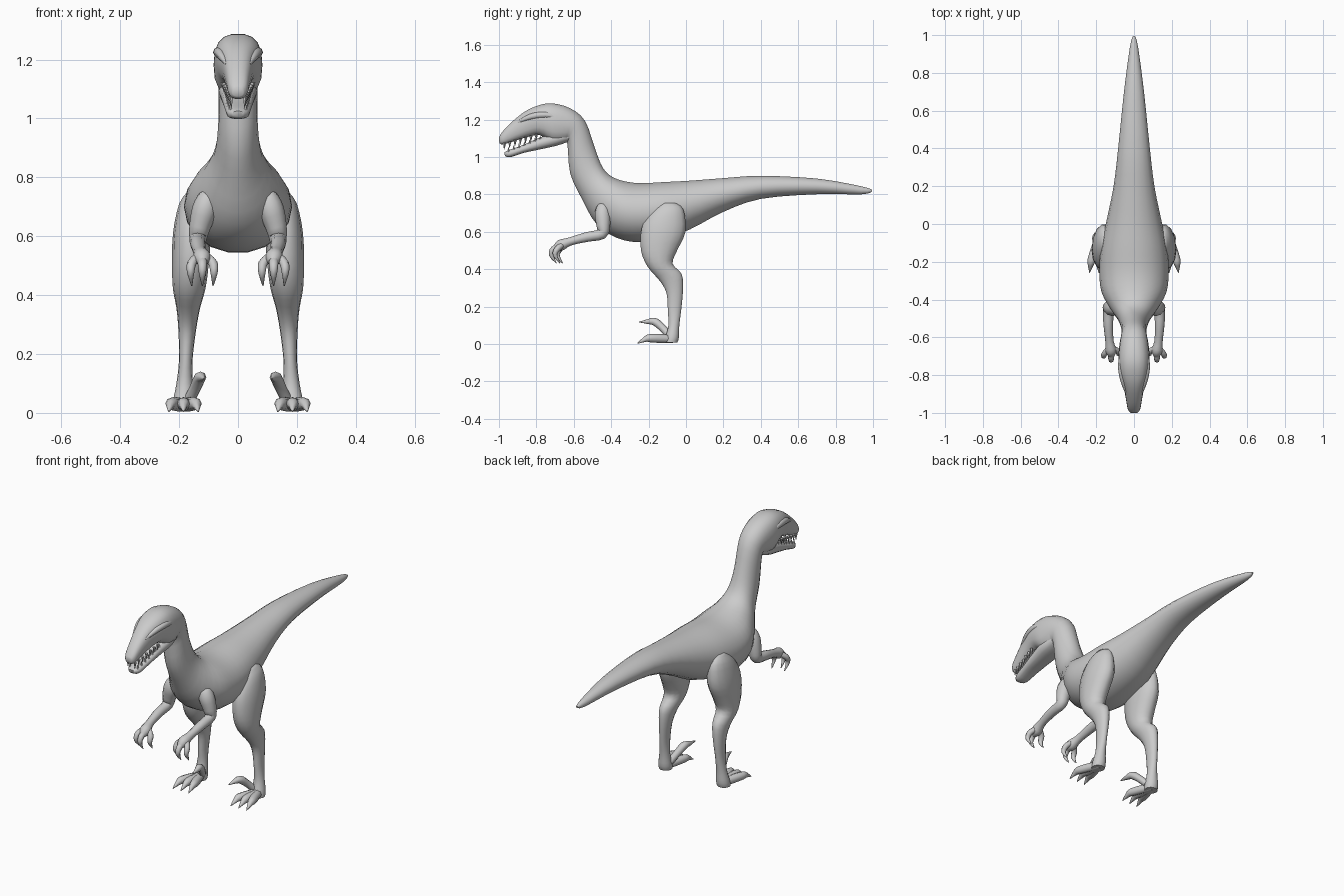
import bpy, bmesh, math
from mathutils import Vector

skin = bpy.data.materials.new("grey skin")
skin.diffuse_color = (0.6, 0.6, 0.6, 1)


def smooth_rows(rows, steps):
    """Catmull-Rom interpolation of rows of numbers."""
    out = []
    for i in range(len(rows) - 1):
        a, b = rows[max(i - 1, 0)], rows[i]
        c, d = rows[i + 1], rows[min(i + 2, len(rows) - 1)]
        for s in range(steps):
            t = s / steps
            out.append([0.5 * (2 * q + (r - p) * t + (2 * p - 5 * q + 4 * r - u) * t * t
                               + (3 * q - p - 3 * r + u) * t ** 3)
                        for p, q, r, u in zip(a, b, c, d)])
    return out + [list(rows[-1])]


def skin_rings(name, rings, sides, mirror):
    """Rings of (centre, side vector, up vector, roundness) joined into a closed skin."""
    bm = bmesh.new()
    loops = []
    for centre, side, up, power in rings:
        loop = []
        for k in range(sides):
            a = 2 * math.pi * k / sides
            c, s = math.cos(a), math.sin(a)
            c = math.copysign(abs(c) ** power, c)
            s = math.copysign(abs(s) ** power, s)
            loop.append(bm.verts.new(centre + side * c + up * s))
        loops.append(loop)
    for l0, l1 in zip(loops, loops[1:]):
        for k in range(sides):
            j = (k + 1) % sides
            bm.faces.new((l0[k], l0[j], l1[j], l1[k]))
    bm.faces.new(loops[0])
    bm.faces.new(loops[-1])
    bmesh.ops.recalc_face_normals(bm, faces=bm.faces)
    mesh = bpy.data.meshes.new(name)
    bm.to_mesh(mesh)
    bm.free()
    mesh.materials.append(skin)
    ob = bpy.data.objects.new(name, mesh)
    bpy.context.collection.objects.link(ob)
    if mirror:
        ob.modifiers.new("mirror", 'MIRROR')
    bpy.ops.object.select_all(action='DESELECT')
    ob.select_set(True)
    bpy.context.view_layer.objects.active = ob
    bpy.ops.object.shade_smooth_by_angle(angle=math.radians(50))


def outline_loft(name, rows, sides, mirror=False, x_at=lambda z: 0):
    """Rows: y, z of one edge, y, z of the opposite edge, half width."""
    rings = []
    for y0, z0, y1, z1, w in smooth_rows(rows, 3):
        a, b = Vector((0, y0, z0)), Vector((0, y1, z1))
        centre = (a + b) / 2
        centre.x = x_at(centre.z)
        # The head is boxier than the rest
        power = 1 - 0.22 * min(max((-centre.y - 0.55) / 0.15, 0), 1)
        rings.append((centre, Vector((max(w, 0.002), 0, 0)), (a - b) / 2, power))
    skin_rings(name, rings, sides, mirror)


def tube(name, rows, sides=8, steps=3):
    """Mirrored pair of tubes; rows: x, y, z, radius along a path."""
    rows = smooth_rows(rows, steps)
    pts = [Vector(r[:3]) for r in rows]
    rings = []
    for i, p in enumerate(pts):
        t = (pts[min(i + 1, len(pts) - 1)] - pts[max(i - 1, 0)]).normalized()
        side = (Vector((1, 0, 0)) - t * t.x).normalized()
        r = max(rows[i][3], 0.001)
        rings.append((p, side * r, t.cross(side) * r, 1))
    skin_rings(name, rings, sides, True)


# Tail, torso, neck and upper head in one skin
outline_loft("body", [
    (.995, .825, .995, .815, .006),
    (.93, .845, .94, .80, .022),
    (.70, .885, .70, .80, .053),
    (.40, .90, .40, .775, .084),
    (.20, .888, .20, .705, .108),
    (.02, .875, .02, .61, .145),
    (-.12, .868, -.12, .562, .174),
    (-.25, .862, -.25, .542, .184),
    (-.35, .878, -.37, .565, .172),
    (-.415, .91, -.48, .64, .125),
    (-.455, .965, -.555, .77, .082),
    (-.49, 1.06, -.62, .91, .067),
    (-.54, 1.195, -.635, 1.07, .068),
    (-.62, 1.262, -.655, 1.075, .077),
    (-.72, 1.288, -.71, 1.075, .083),
    (-.80, 1.273, -.78, 1.115, .074),
    (-.87, 1.238, -.85, 1.105, .055),
    (-.945, 1.175, -.93, 1.08, .041),
    (-.985, 1.13, -.98, 1.066, .032),
    (-1.0, 1.105, -.998, 1.075, .018)], 18)

# Lower jaw, hinged open
outline_loft("lower_jaw", [
    (-.62, 1.14, -.63, 1.08, .055),
    (-.70, 1.13, -.69, 1.06, .066),
    (-.78, 1.105, -.77, 1.042, .058),
    (-.87, 1.065, -.865, 1.022, .048),
    (-.945, 1.038, -.94, .998, .038),
    (-.972, 1.025, -.968, 1.005, .018)], 14)

# Brow ridges over the eyes
tube("brow_ridge", [(.038, -.90, 1.185, .006), (.056, -.83, 1.215, .016),
                    (.068, -.75, 1.225, .017), (.066, -.67, 1.205, .006)])

# Teeth along both jaws
for i in range(7):
    t = i / 6
    y = -.80 - .17 * t
    zu = 1.122 - .048 * t
    tube("upper_tooth", [(.050 - .027 * t, y, zu, .009),
                         (.047 - .025 * t, y - .002, zu - .034, .001)], 5, 1)
    zl = 1.09 - .06 * t
    tube("lower_tooth", [(.044 - .018 * t, y + .022, zl - .006, .008),
                         (.043 - .018 * t, y + .02, zl + .022, .001)], 5, 1)

# Legs from hip to heel, splayed slightly outward toward the ground
outline_loft("leg", [
    (-.13, .755, -.06, .755, .018),
    (-.195, .70, -.012, .72, .048),
    (-.24, .62, 0, .60, .064),
    (-.243, .50, -.045, .50, .062),
    (-.205, .41, -.07, .43, .055),
    (-.14, .335, -.022, .375, .040),
    (-.105, .27, -.015, .29, .030),
    (-.098, .18, -.025, .18, .023),
    (-.095, .10, -.035, .10, .028),
    (-.11, .04, -.037, .035, .037),
    (-.115, .008, -.045, .008, .036)], 14, True, lambda z: .186 - .048 * z)

# Three walking toes with claws
for spread in (-1, 0, 1):
    x = .185 + .039 * spread
    tube("toe", [(.184, -.07, .026, .022), ((x + .184) / 2, -.13, .029, .024),
                 (x, -.19, .031, .022), (x + .005 * spread, -.215, .027, .016),
                 (x + .011 * spread, -.258, .004, .002)], steps=2)

# Raised inner toe with the large curved claw
tube("raised_claw", [(.165, -.09, .045, .020), (.145, -.125, .085, .020),
                     (.130, -.165, .118, .021), (.122, -.20, .120, .014),
                     (.115, -.25, .117, .002)])

# Arms
tube("arm", [(.088, -.44, .755, .012), (.098, -.442, .735, .034), (.113, -.445, .69, .043),
             (.130, -.442, .63, .036), (.136, -.45, .588, .029), (.136, -.53, .572, .026),
             (.130, -.62, .548, .022), (.122, -.67, .528, .030), (.120, -.70, .512, .016)], 12)

# Fingers with hooked claws
for dx, dy in ((-.036, .025), (0, -.008), (.036, .012)):
    x = .121 + dx
    tube("finger", [(.121 + dx * .4, -.66, .53, .015), (x, -.70 + dy, .508, .016),
                    (x + dx * .1, -.712 + dy, .475, .012), (x, -.685 + dy, .432, .002)])
